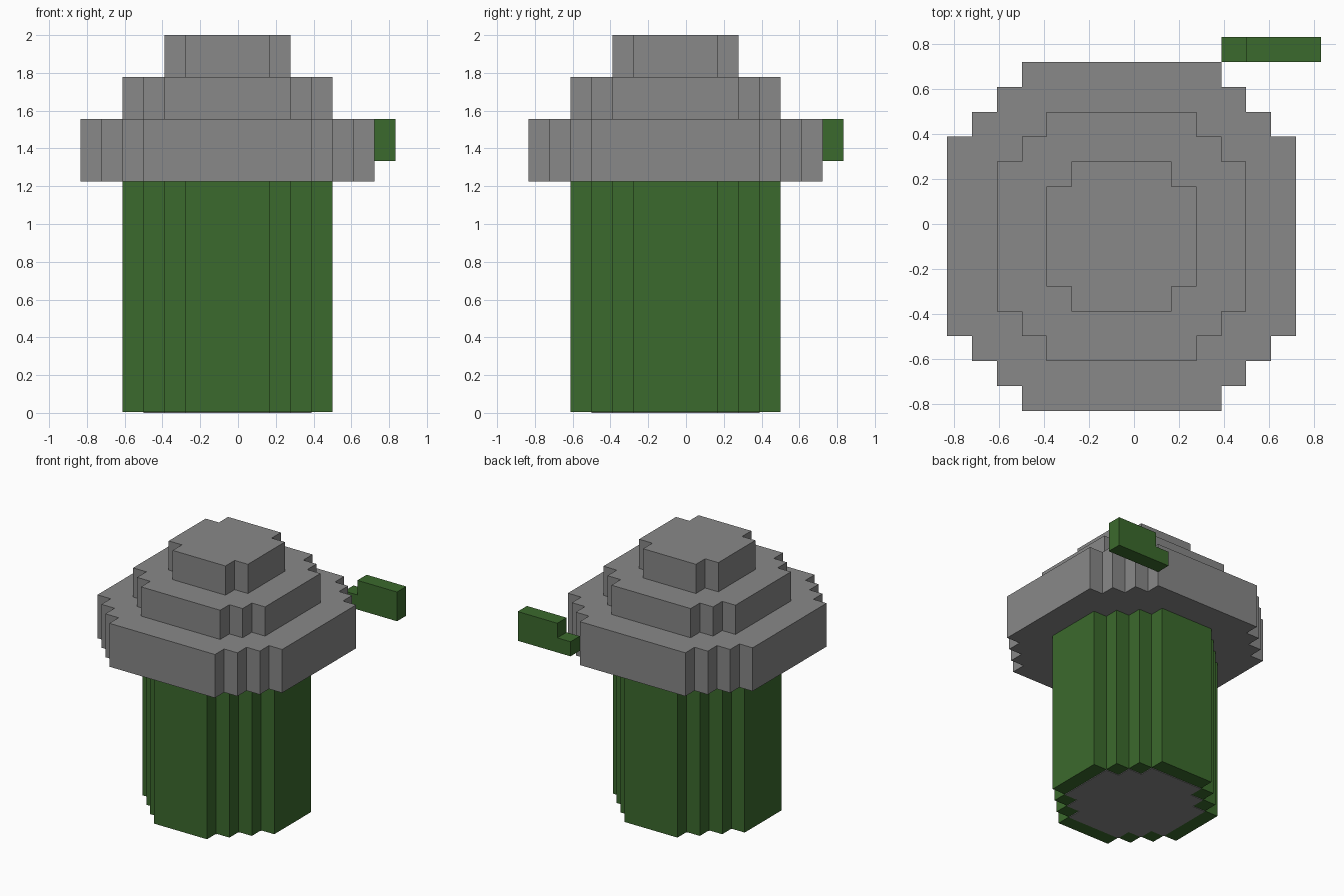
import bpy, bmesh

U = 1 / 9            # one block
CENTRE = -U / 2      # axis of the round parts


def material(name, rgb):
    mat = bpy.data.materials.new(name)
    mat.use_nodes = True
    mat.diffuse_color = (*rgb, 1)
    mat.node_tree.nodes["Principled BSDF"].inputs["Base Color"].default_value = (*rgb, 1)
    return mat


grey = material("stone grey", (0.246, 0.246, 0.246))
green = material("dark green", (0.044, 0.144, 0.026))


def stepped_circle(radius, flat):
    """Blocky circle outline: straight sides joined by one-block steps."""
    quadrant = []
    x, y = radius, flat
    while x > flat:
        quadrant += [(x, y), (x - 1, y)]
        x, y = x - 1, y + 1
    quadrant.append((x, y))
    outline = []
    for _ in range(4):
        outline += quadrant
        quadrant = [(-b, a) for a, b in quadrant]
    return [(CENTRE + a * U, CENTRE + b * U) for a, b in outline]


def prism(name, outline, depth, mat):
    """Extrude a closed outline given as 3D points along the depth vector."""
    bm = bmesh.new()
    face = bm.faces.new([bm.verts.new(p) for p in outline])
    result = bmesh.ops.extrude_face_region(bm, geom=[face], use_keep_orig=True)
    top = [v for v in result["geom"] if isinstance(v, bmesh.types.BMVert)]
    bmesh.ops.translate(bm, verts=top, vec=depth)
    bmesh.ops.recalc_face_normals(bm, faces=bm.faces)
    mesh = bpy.data.meshes.new(name)
    bm.to_mesh(mesh)
    bm.free()
    mesh.materials.append(mat)
    obj = bpy.data.objects.new(name, mesh)
    bpy.context.collection.objects.link(obj)
    return obj


def tier(name, radius, flat, z0, z1, mat):
    outline = [(x, y, z0) for x, y in stepped_circle(radius, flat)]
    return prism(name, outline, (0, 0, z1 - z0), mat)


cube = bpy.data.objects.get("Cube")
if cube:
    bpy.data.objects.remove(cube, do_unlink=True)

# Body with an inset base plate
tier("base_plate", 4, 2, 0, U, grey)
tier("body", 5, 2, 0.005, 11 * U + 0.003, green)

# Three-tier cap
tier("cap_brim", 7, 4, 11 * U + 0.003, 14 * U, grey)
tier("cap_middle", 5, 3, 14 * U, 16 * U, grey)
tier("cap_top", 3, 2, 16 * U, 18 * U, grey)

# L-shaped lever at the back left corner of the brim
profile = [(3.5, 12), (7.5, 12), (7.5, 14), (4.5, 14), (4.5, 13), (3.5, 13)]
prism("lever", [(x * U, 6.5 * U, z * U) for x, z in profile], (0, U, 0), green)
